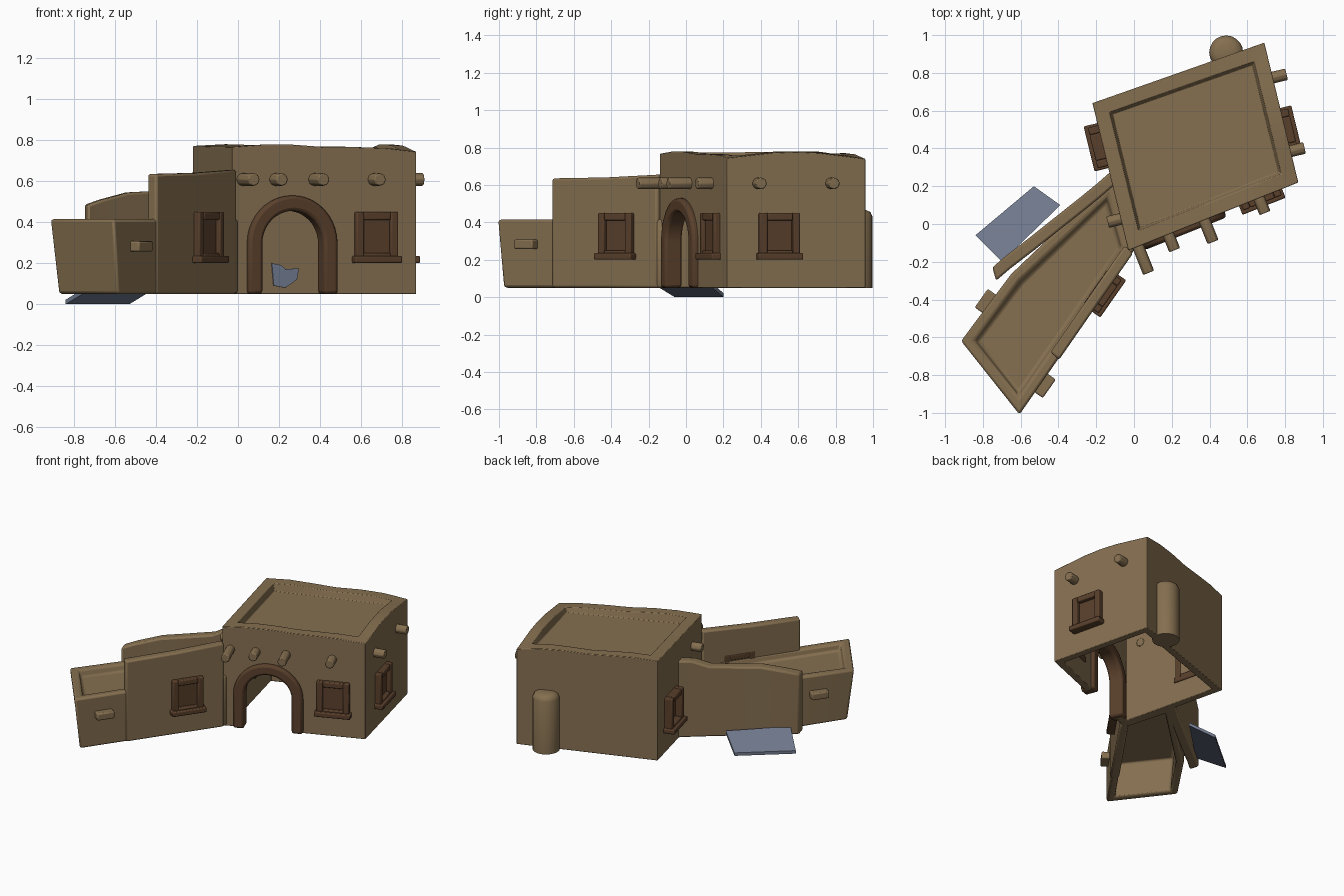
import bpy, bmesh, math
from math import sin, cos, pi, radians
from mathutils import Vector, Matrix

cube = bpy.data.objects.get("Cube")
if cube:
    bpy.data.objects.remove(cube)

GROUND = 0.05


def material(name, rgb):
    m = bpy.data.materials.new(name)
    m.use_nodes = True
    m.diffuse_color = (*rgb, 1)
    bsdf = m.node_tree.nodes["Principled BSDF"]
    bsdf.inputs["Base Color"].default_value = (*rgb, 1)
    bsdf.inputs["Roughness"].default_value = 0.9
    return m


CLAY = material("clay", (0.235, 0.16, 0.08))
WOOD = material("brown_trim", (0.1, 0.05, 0.024))
SLATE = material("slate_blue", (0.16, 0.19, 0.265))


def finish(name, bm, mat, matrix=None, bevel=0.0, cutter=None):
    bmesh.ops.recalc_face_normals(bm, faces=bm.faces)
    mesh = bpy.data.meshes.new(name)
    bm.to_mesh(mesh)
    bm.free()
    mesh.materials.append(mat)
    ob = bpy.data.objects.new(name, mesh)
    bpy.context.collection.objects.link(ob)
    if matrix:
        ob.matrix_world = matrix
    bpy.ops.object.select_all(action='DESELECT')
    ob.select_set(True)
    bpy.context.view_layer.objects.active = ob
    if cutter:
        mod = ob.modifiers.new("opening", 'BOOLEAN')
        mod.operation, mod.solver, mod.object = 'DIFFERENCE', 'EXACT', cutter
        bpy.ops.object.modifier_apply(modifier=mod.name)
        bpy.data.objects.remove(cutter)
    if bevel:
        mod = ob.modifiers.new("soft_edges", 'BEVEL')
        mod.width, mod.segments = bevel, 2
        mod.limit_method, mod.angle_limit = 'ANGLE', radians(40)
    bpy.ops.object.shade_smooth_by_angle(angle=radians(40))
    return ob


def on_wall(x, y, z, degrees):
    """Local x runs along the wall, local -y points out of it."""
    return Matrix.Translation((x, y, z)) @ Matrix.Rotation(radians(degrees), 4, 'Z')


def add_box(bm, centre, size):
    m = Matrix.Translation(centre) @ Matrix.Diagonal((*size, 1))
    bmesh.ops.create_cube(bm, size=1, matrix=m)


def inset(poly, d):
    pts = [Vector(p) for p in poly]
    out = []
    for i, p in enumerate(pts):
        a = (p - pts[i - 1]).normalized()
        b = (pts[(i + 1) % len(pts)] - p).normalized()
        na, nb = Vector((-a.y, a.x)), Vector((-b.y, b.x))
        out.append(p + (na + nb) * d / (1 + na.dot(nb)))
    return out


def skin(bm, loops):
    """Bridge closed loops in order and cap both ends."""
    rings = [[bm.verts.new(p) for p in loop] for loop in loops]
    n = len(rings[0])
    for a, b in zip(rings, rings[1:]):
        for i in range(n):
            j = (i + 1) % n
            bm.faces.new((a[i], a[j], b[j], b[i]))
    bm.faces.new(rings[0])
    bm.faces.new(rings[-1])


def shell(name, plan, foot, steps, rim, roof, rim_width, cutter=None):
    """Hollow room, open below, with a sunken roof behind a parapet."""
    def ring(poly, z):
        pts = []
        for i, p in enumerate(poly):
            a, b = Vector(p), Vector(poly[(i + 1) % len(poly)])
            for k in range(steps):
                q = a.lerp(b, k / steps)
                pts.append((q.x, q.y, z(q) if callable(z) else z))
        return pts
    bm = bmesh.new()
    skin(bm, [ring(inset(plan, 0.05), roof - 0.04), ring(inset(foot, 0.05), GROUND),
              ring(foot, GROUND), ring(plan, rim),
              ring(inset(plan, rim_width), rim), ring(inset(plan, rim_width + 0.015), roof)])
    return finish(name, bm, CLAY, bevel=0.014, cutter=cutter)


def arch_points(radius, foot_z):
    spring = 0.295
    curve = [(radius * cos(pi * k / 20), spring + radius * sin(pi * k / 20)) for k in range(21)]
    return [(radius, foot_z)] + curve + [(-radius, foot_z)]


# Arched doorway opening and its trim
DOOR = on_wall(0.262, -0.024, 0, 21.8)
bm = bmesh.new()
skin(bm, [[(x, y, z) for x, z in arch_points(0.195, -0.1)] for y in (-0.2, 0.2)])
opening = finish("door_opening", bm, CLAY, DOOR)
opening.hide_render = True

bm = bmesh.new()
sections = zip(arch_points(0.235, GROUND), arch_points(0.16, GROUND))
rows = [[bm.verts.new((x, y, z)) for (x, z), y in
         ((o, -0.03), (o, 0.07), (i, 0.07), (i, -0.03))] for o, i in sections]
for a, b in zip(rows, rows[1:]):
    for k in range(4):
        bm.faces.new((a[k], a[(k + 1) % 4], b[(k + 1) % 4], b[k]))
bm.faces.new(rows[0])
bm.faces.new(rows[-1])
finish("door_arch", bm, WOOD, DOOR, bevel=0.016)

# Main room, its parapet dipping at the two right corners
MAIN = [(-0.03, -0.14), (0.87, 0.22), (0.69, 0.96), (-0.22, 0.64)]


def main_rim(p):
    corner = min((p - Vector(c)).length for c in MAIN[1:3])
    return 0.772 + 0.008 * sin(9 * p.x + 3 * p.y) - 0.035 * max(0, 1 - corner / 0.3)


shell("main_room", MAIN, MAIN, 6, main_rim, 0.725, 0.075, opening)

# Low side wing, leaning outward at its far end
WING = [(-0.917, -0.62), (-0.607, -1.01), (0.0, -0.14), (-0.11, 0.25), (-0.65, -0.265)]
FOOT = [(-0.875, -0.6), (-0.585, -0.978)] + WING[2:]
shell("side_wing", WING, FOOT, 1, 0.415, 0.365, 0.055)


# Taller walls standing along the wing
def tall_wall(name, line, offset):
    bm = bmesh.new()
    ox, oy = offset
    skin(bm, [[(x, y, GROUND), (x, y, z), (x + ox, y + oy, z), (x + ox, y + oy, GROUND)]
              for x, y, z in line])
    finish(name, bm, CLAY, bevel=0.012)


tall_wall("wing_front_wall",
          [(-0.397, -0.719, 0.635), (-0.2, -0.435, 0.64), (-0.005, -0.155, 0.655)], (-0.045, 0.04))
tall_wall("wing_back_wall",
          [(-0.75, -0.23, 0.485), (-0.68, -0.17, 0.51), (-0.55, -0.07, 0.545), (-0.45, 0.01, 0.55),
           (-0.28, 0.145, 0.56), (-0.2, 0.21, 0.6), (-0.12, 0.28, 0.61)], (0.02, -0.07))


# Framed windows with sills
def window(name, x, y, angle, width, out):
    place = on_wall(x, y, 0.33, angle)
    bm = bmesh.new()
    depth = out + 0.06
    mid = 0.03 - out / 2
    for s in (-1, 1):
        add_box(bm, (s * (width / 2 - 0.02), mid, 0), (0.04, depth, 0.24))
        add_box(bm, (0, mid, s * 0.1), (width - 0.08, depth, 0.04))
    add_box(bm, (0, mid - 0.01, -0.112), (width + 0.025, depth + 0.02, 0.035))
    finish(name + "_frame", bm, WOOD, place, bevel=0.007)
    bm = bmesh.new()
    add_box(bm, (0, 0.01, 0), (width - 0.06, 0.04, 0.18))
    finish(name + "_pane", bm, WOOD, place)


window("front_window", 0.67, 0.14, 21.8, 0.22, 0.03)
window("right_window", 0.803, 0.495, 103.7, 0.22, 0.04)
window("left_window", -0.165, 0.415, -76.3, 0.22, 0.055)
window("wing_window", -0.155, -0.365, 55.1, 0.215, 0.035)


# Roof beam ends: wall point, wall angle, projection
for i, (x, y, angle, out) in enumerate([
        (0.022, -0.119, 21.8, 0.15), (0.182, -0.055, 21.8, 0.09), (0.372, 0.021, 21.8, 0.125),
        (0.662, 0.137, 21.8, 0.085), (0.83, 0.385, 103.7, 0.075), (0.735, 0.775, 103.7, 0.075),
        (-0.057, 0.03, -76.3, 0.085)]):
    bm = bmesh.new()
    m = Matrix.Translation((0, 0.02 - out / 2, 0)) @ Matrix.Rotation(pi / 2, 4, 'X')
    bmesh.ops.create_cone(bm, cap_ends=True, segments=8, radius1=0.032, radius2=0.032,
                          depth=out + 0.04, matrix=m)
    finish(f"roof_beam_{i + 1}", bm, CLAY, on_wall(x, y, 0.608, angle), bevel=0.006)

# Short blocks through the low end of the wing
for name, x, y in (("wing_block_front", -0.487, -0.845), ("wing_block_back", -0.77, -0.42)):
    bm = bmesh.new()
    add_box(bm, (0, 0, 0), (0.12, 0.095, 0.05))
    finish(name, bm, CLAY, on_wall(x, y, 0.282, 54.8), bevel=0.008)

# Rounded buttress on the back wall
bm = bmesh.new()
profile = [(0.09, GROUND), (0.09, 0.43), (0.078, 0.455), (0.05, 0.468)]
skin(bm, [[(r * cos(pi * k / 10), r * sin(pi * k / 10), z) for k in range(20)]
          for r, z in profile])
finish("back_buttress", bm, CLAY, Matrix.Translation((0.488, 0.908, 0)))

# Sloping slab behind the wing
bm = bmesh.new()
slab = [(-0.84, -0.06, 0), (-0.70, -0.20, 0.085), (-0.39, 0.10, 0.085), (-0.53, 0.20, 0)]
skin(bm, [[(x, y, z + t) for x, y, z in slab] for t in (0, 0.022)])
finish("sloping_slab", bm, SLATE)

# Thin patch on the inside of the back wall
bm = bmesh.new()
patch = [(-0.07, 0.2), (-0.02, 0.19), (0, 0.17), (0.07, 0.175),
         (0.06, 0.12), (0, 0.08), (-0.06, 0.09)]
skin(bm, [[(x, y, z) for x, z in patch] for y in (-0.004, 0.004)])
finish("inner_patch", bm, SLATE, on_wall(0.23, 0.742, 0, 19.4))
